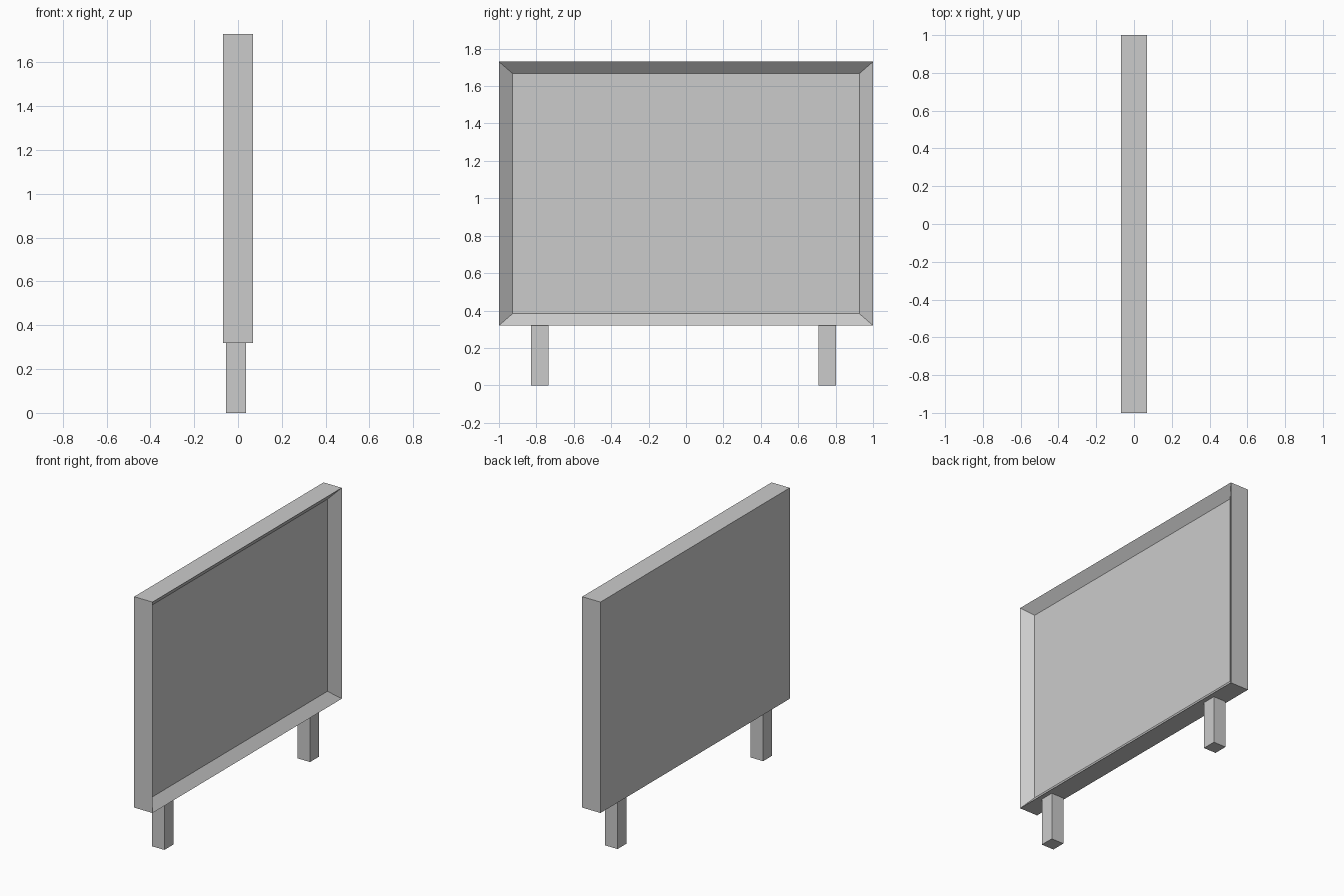
import bpy
import bmesh
from mathutils import Vector

default = bpy.data.objects.get("Cube")
if default:
    bpy.data.objects.remove(default, do_unlink=True)

# One plain grey for the whole model
GREY = (0.6, 0.6, 0.6, 1.0)
grey = bpy.data.materials.new("light_grey")
grey.use_nodes = True
grey.diffuse_color = GREY
grey.node_tree.nodes["Principled BSDF"].inputs["Base Color"].default_value = GREY


def box(low, high):
    """Return a bmesh box spanning two opposite corners."""
    low, high = Vector(low), Vector(high)
    bm = bmesh.new()
    bmesh.ops.create_cube(bm, size=1)
    bmesh.ops.scale(bm, vec=high - low, verts=bm.verts)
    bmesh.ops.translate(bm, vec=(low + high) / 2, verts=bm.verts)
    return bm


def add_object(name, bm):
    mesh = bpy.data.meshes.new(name)
    bm.to_mesh(mesh)
    bm.free()
    mesh.materials.append(grey)
    obj = bpy.data.objects.new(name, mesh)
    bpy.context.collection.objects.link(obj)
    return obj


# Board: a thin slab with a recess on the +x side, bordered by sloping edges
HALF_DEPTH, BOTTOM, TOP = 0.0675, 0.32, 1.73
RECESS, SIDE_BORDER, END_BORDER = 0.055, 0.073, 0.063
MIDDLE = (BOTTOM + TOP) / 2
bm = box((-HALF_DEPTH, -1, BOTTOM), (HALF_DEPTH, 1, TOP))
panel = max(bm.faces, key=lambda f: f.calc_center_median().x)
bmesh.ops.inset_region(bm, faces=[panel], thickness=0.02)
for v in panel.verts:
    v.co.x = HALF_DEPTH - RECESS
    v.co.y = (1 - SIDE_BORDER) * (1 if v.co.y > 0 else -1)
    v.co.z = TOP - END_BORDER if v.co.z > MIDDLE else BOTTOM + END_BORDER
add_object("board", bm)

# Square legs under the board, slightly behind its centre line
for name, y in (("front_leg", -0.783), ("back_leg", 0.755)):
    add_object(name, box((-0.055, y - 0.047, 0), (0.037, y + 0.047, BOTTOM)))
